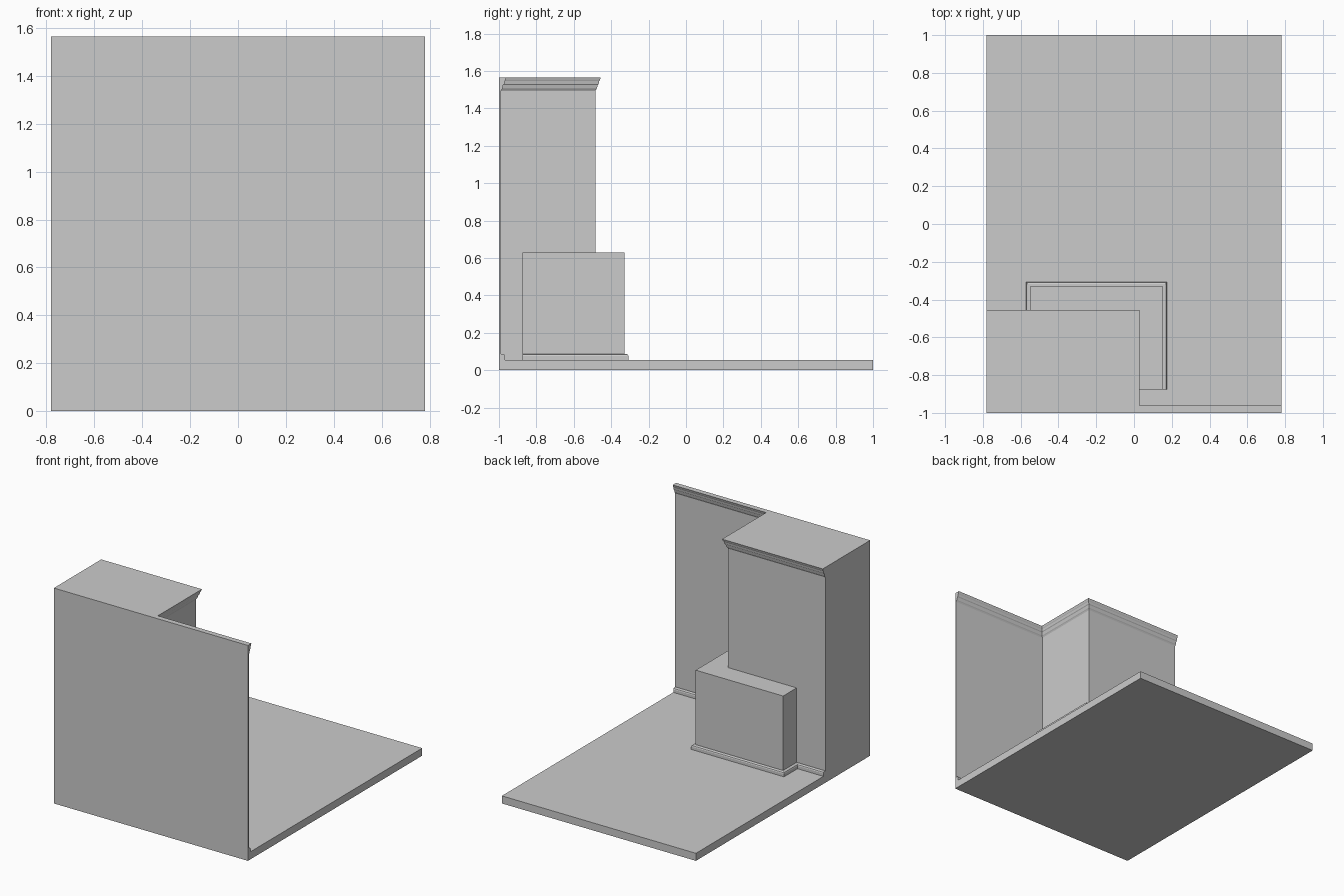
import bpy, bmesh
from mathutils import Vector

if "Cube" in bpy.data.objects:
    bpy.data.objects.remove(bpy.data.objects["Cube"])

X, FLOOR, TOP = 0.78, 0.055, 1.565
WALL_Y, BREAST_Y, BREAST_X = -0.99, -0.485, 0.0


def finish(name, bm):
    bmesh.ops.recalc_face_normals(bm, faces=bm.faces)
    mesh = bpy.data.meshes.new(name)
    bm.to_mesh(mesh)
    bm.free()
    ob = bpy.data.objects.new(name, mesh)
    bpy.context.collection.objects.link(ob)
    return ob


def prism(name, outline, z0, z1):
    """Extrude a plan outline straight up."""
    bm = bmesh.new()
    base = bm.faces.new([bm.verts.new((x, y, z0)) for x, y in outline])
    ext = bmesh.ops.extrude_face_region(bm, geom=[base], use_keep_orig=True)
    verts = [v for v in ext["geom"] if isinstance(v, bmesh.types.BMVert)]
    bmesh.ops.translate(bm, verts=verts, vec=(0, 0, z1 - z0))
    return finish(name, bm)


def moulding(name, path, profile):
    """Sweep an (offset, z) profile along a square-cornered path, mitred, to its right."""
    pts = [Vector(p) for p in path]
    normals = []
    for a, b in zip(pts, pts[1:]):
        d = (b - a).normalized()
        normals.append(Vector((d.y, -d.x)))
    bm = bmesh.new()
    rings = []
    for i, p in enumerate(pts):
        if 0 < i < len(pts) - 1:
            n = normals[i - 1] + normals[i]
        else:
            n = normals[0] if i == 0 else normals[-1]
        rings.append([bm.verts.new((*(p + n * o), z)) for o, z in profile])
    k = len(profile)
    for r, s in zip(rings, rings[1:]):
        for j in range(k):
            bm.faces.new((r[j], r[(j + 1) % k], s[(j + 1) % k], s[j]))
    bm.faces.new(rings[0])
    bm.faces.new(rings[-1])
    return finish(name, bm)


# Floor slab
prism("floor", [(-X, -1), (X, -1), (X, 1), (-X, 1)], 0, FLOOR)

# Thin wall with the deep projecting breast
prism("wall", [(-X, -1), (X, -1), (X, WALL_Y), (BREAST_X, WALL_Y),
               (BREAST_X, BREAST_Y), (-X, BREAST_Y)], FLOOR, TOP)

# Low box wrapping the corner of the breast
prism("corner_box", [(BREAST_X, -0.875), (0.153, -0.875), (0.153, -0.33),
                     (-0.55, -0.33), (-0.55, BREAST_Y), (BREAST_X, BREAST_Y)], FLOOR, 0.628)

# Stepped crown moulding along the wall top
crown = [(0, 1.492), (0.004, 1.5), (0.008, 1.505), (0.013, 1.525), (0.018, 1.53),
         (0.021, 1.545), (0.024, 1.55), (0.029, TOP), (0, TOP)]
moulding("crown_moulding", [(X, WALL_Y), (BREAST_X, WALL_Y),
                            (BREAST_X, BREAST_Y), (-X, BREAST_Y)], crown)

# Baseboards along the wall and around the box
base = [(0, FLOOR), (0.022, FLOOR), (0.022, 0.076), (0.019, 0.083), (0.012, 0.087), (0, 0.087)]
moulding("wall_baseboard", [(X, WALL_Y), (BREAST_X, WALL_Y)], base)
moulding("box_baseboard", [(0.153, -0.875), (0.153, -0.33), (-0.55, -0.33),
                           (-0.55, BREAST_Y), (-X, BREAST_Y)], base)
